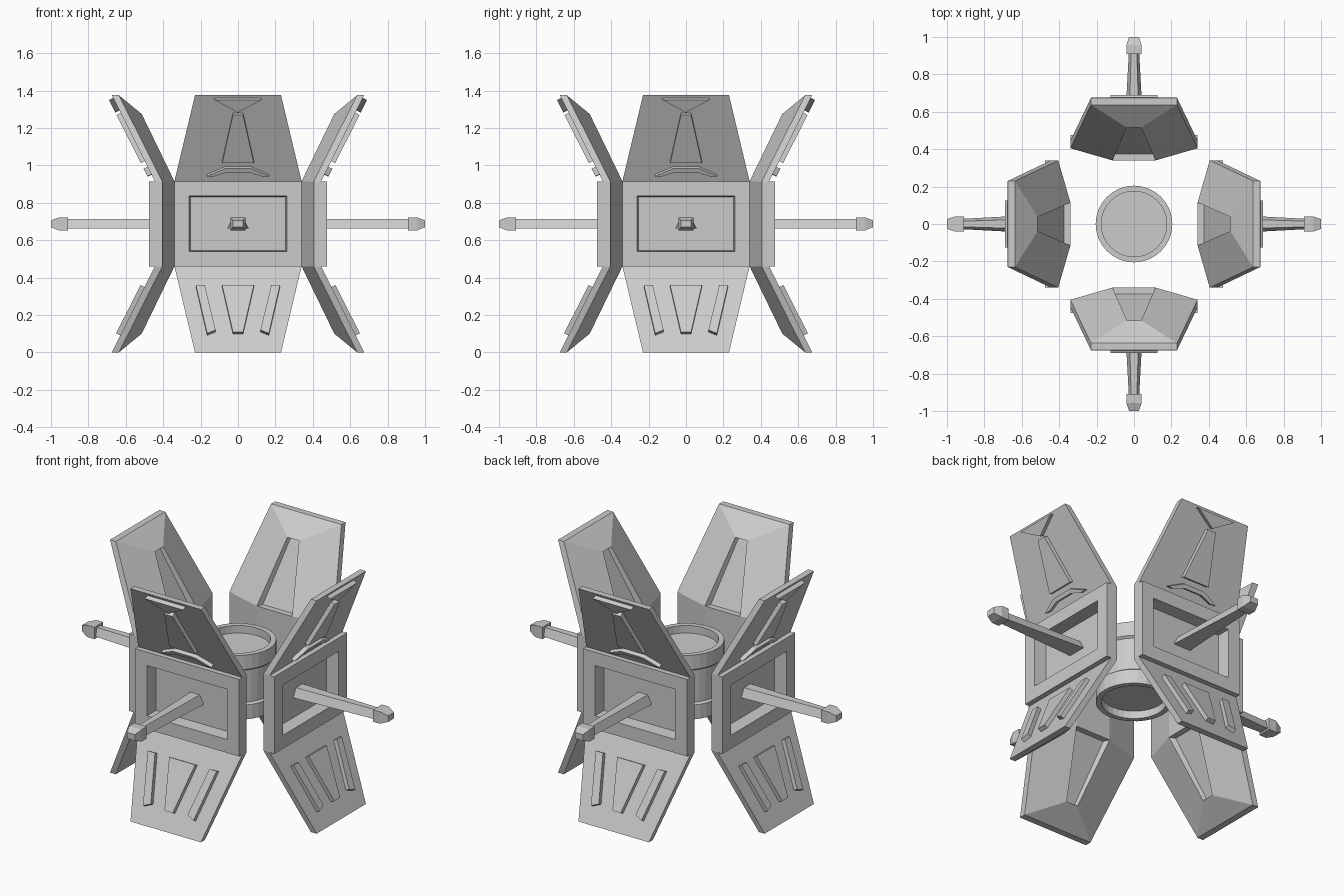
import bpy, bmesh, math

if "Cube" in bpy.data.objects:
    bpy.data.objects.remove(bpy.data.objects["Cube"])

ZM = 0.6875          # height of the horizontal symmetry plane
SLOPE = 0.505        # outward lean of the wings


def to_object(name, bm):
    bmesh.ops.recalc_face_normals(bm, faces=bm.faces)
    me = bpy.data.meshes.new(name)
    bm.to_mesh(me)
    bm.free()
    ob = bpy.data.objects.new(name, me)
    bpy.context.collection.objects.link(ob)
    return ob


def four_sides(name, bm):
    """Link one mesh four times around the z axis."""
    first = to_object(name + "_1", bm)
    for k in range(1, 4):
        ob = bpy.data.objects.new(f"{name}_{k + 1}", first.data)
        ob.rotation_euler.z = k * math.pi / 2
        bpy.context.collection.objects.link(ob)


def loft(bm, rings):
    """Skin closed rings of points and cap both ends; returns side faces."""
    rows = [[bm.verts.new(p) for p in r] for r in rings]
    n = len(rows[0])
    sides = [bm.faces.new((a[i], a[(i + 1) % n], b[(i + 1) % n], b[i]))
             for a, b in zip(rows, rows[1:]) for i in range(n)]
    bm.faces.new(rows[0])
    bm.faces.new(rows[-1])
    return sides


# Middle plate with recessed window on the outer face
outline = [(-.34, -.475), (.34, -.475), (.34, -.405), (.115, -.34), (-.115, -.34), (-.34, -.405)]
bm = bmesh.new()
sides = loft(bm, [[(x, y, z) for x, y in outline] for z in (.46, .915)])
bmesh.ops.recalc_face_normals(bm, faces=bm.faces)
front = sides[0]
bmesh.ops.inset_region(bm, faces=[front], thickness=.112)
bmesh.ops.inset_region(bm, faces=[front], thickness=.008)
for v in front.verts:
    v.co.y += .075
four_sides("middle_plate", bm)


# Leaning wings: thin outer slab, faceted inner hump with a tapered groove
def wing(flip):
    bm = bmesh.new()

    def pair(x, d, z):
        z = 2 * ZM - z if flip else z
        return [bm.verts.new((s * x, -d, z)) for s in (-1, 1)]

    ob_, ot = pair(.34, .445, .915), pair(.23, .675, 1.375)
    ib, it = pair(.34, .405, .915), pair(.23, .637, 1.375)
    rb, rt = pair(.115, .34, .915), pair(.038, .515, 1.275)
    gb, gt = pair(.1, .375, .915), pair(.03, .535, 1.268)
    for a, b in ((ob_, ot), (ot, it), (it, rt), (rt, gt), (gt, gb)):
        bm.faces.new((a[0], a[1], b[1], b[0]))
    for s in (0, 1):
        bm.faces.new((ob_[s], ot[s], it[s], ib[s]))
        bm.faces.new((ib[s], it[s], rt[s], rb[s]))
        bm.faces.new((rb[s], rt[s], gt[s], gb[s]))
    bm.faces.new((ob_[0], ib[0], rb[0], gb[0], gb[1], rb[1], ib[1], ob_[1]))
    return bm


four_sides("upper_wing", wing(False))
four_sides("lower_wing", wing(True))


# Raised trim on the outer wing faces
def trim(shapes, lower):
    bm = bmesh.new()
    sz = -1 if lower else 1
    for pts in shapes:
        rings = []
        for h in (-.004, .023):
            ring = []
            for x, z in pts:
                up = 2 * ZM - z if lower else z
                d = .445 + SLOPE * (up - .915) + h * .893
                ring.append((x, -d, z - sz * h * .451))
            rings.append(ring)
        loft(bm, rings)
    return bm


def mirrored(pts):
    return [(-x, z) for x, z in pts]


upper = [
    [(-.125, 1.36), (.125, 1.36), (0, 1.292)],
    [(-.027, 1.28), (.027, 1.28), (.085, 1.022), (-.085, 1.022)],
    [(-.165, .952), (-.07, .993), (.07, .993), (.165, .952), (.13, .95),
     (.06, .972), (-.06, .972), (-.13, .95)],
]
bar = [(.225, .35), (.178, .35), (.12, .11), (.165, .092)]
lower = [[(-.085, .35), (.085, .35), (.027, .098), (-.027, .098)], bar, mirrored(bar)]
four_sides("upper_trim", trim(upper, False))
four_sides("lower_trim", trim(lower, True))

# Tapered arm and blunt tip
bm = bmesh.new()
loft(bm, [[(-w, -d, ZM - .025), (w, -d, ZM - .025), (w * .55, -d, ZM + .025), (-w * .55, -d, ZM + .025)]
          for d, w in ((.395, .056), (.91, .028))])
four_sides("arm", bm)
bm = bmesh.new()
loft(bm, [[(-w, -d, ZM - h), (w, -d, ZM - h), (w, -d, ZM + h), (-w, -d, ZM + h)]
          for d, w, h in ((.91, .041, .035), (.957, .041, .035), (1.0, .026, .018))])
four_sides("arm_tip", bm)

# Central drum: two rims, slimmer body, recessed ends
profile = [(.175, .545), (.175, .5), (.205, .5), (.205, .585), (.192, .595),
           (.192, .785), (.205, .795), (.205, .88), (.175, .88), (.175, .835)]
N = 32
bm = bmesh.new()
loft(bm, [[(r * math.cos(2 * math.pi * i / N), r * math.sin(2 * math.pi * i / N), z)
           for i in range(N)] for r, z in profile])
to_object("central_drum", bm)
